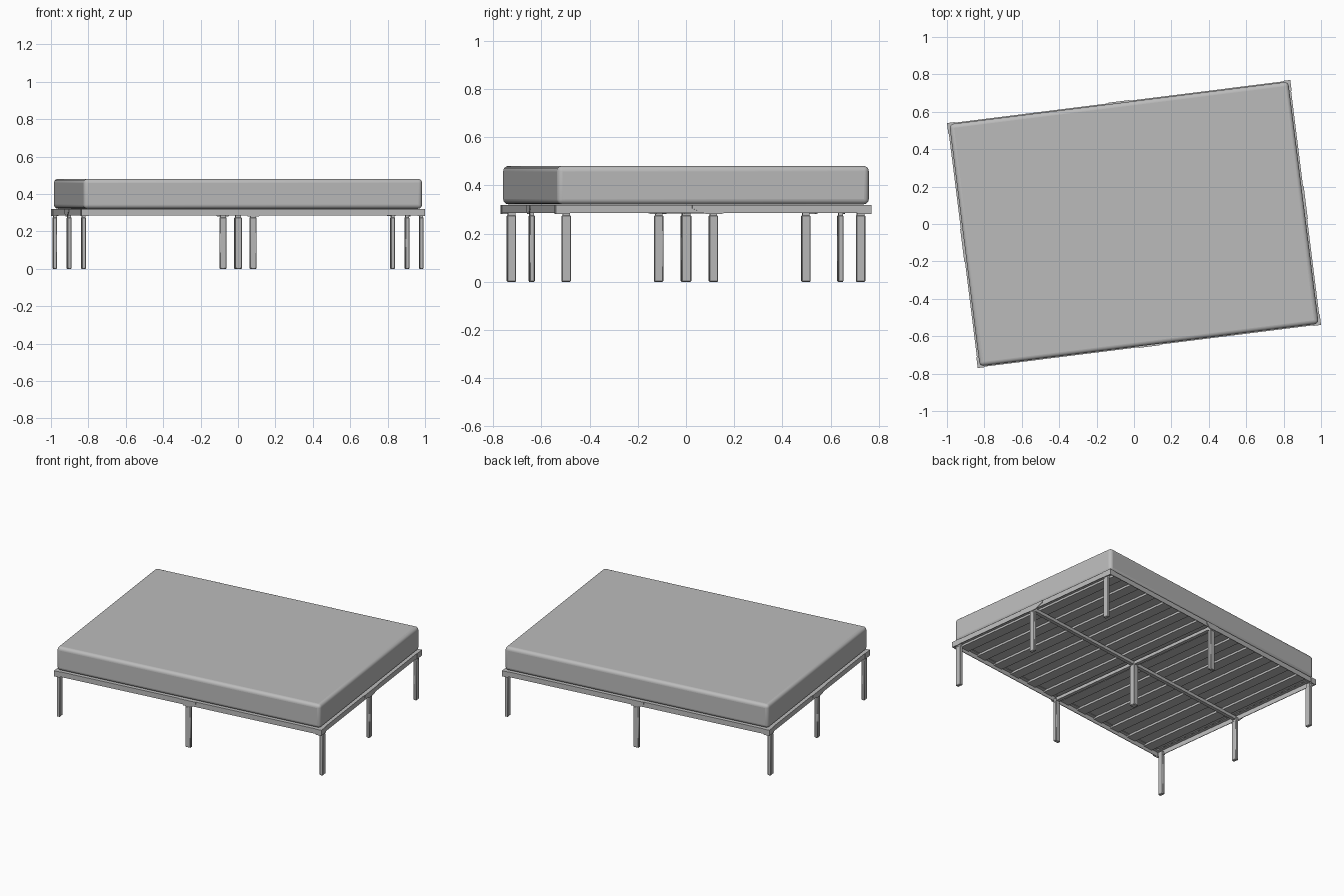
import bpy, bmesh, math
from mathutils import Matrix

if "Cube" in bpy.data.objects:
    bpy.data.objects.remove(bpy.data.objects["Cube"])

ROT = Matrix.Rotation(math.radians(7.16), 4, 'Z')   # whole bed is turned slightly

def make_mat(name, v):
    m = bpy.data.materials.new(name)
    m.diffuse_color = (v, v, v, 1)
    m.use_nodes = True
    m.node_tree.nodes["Principled BSDF"].inputs["Base Color"].default_value = m.diffuse_color
    return m

GREY = make_mat("light_grey", 0.5)

def finish(name, bm, bevel=0, segs=1):
    bmesh.ops.recalc_face_normals(bm, faces=bm.faces)
    bm.transform(ROT)
    me = bpy.data.meshes.new(name)
    bm.to_mesh(me)
    bm.free()
    ob = bpy.data.objects.new(name, me)
    bpy.context.collection.objects.link(ob)
    me.materials.append(GREY)
    if bevel:
        b = ob.modifiers.new("bevel", 'BEVEL')
        b.width, b.segments = bevel, segs
    bpy.ops.object.select_all(action='DESELECT')
    bpy.context.view_layer.objects.active = ob
    ob.select_set(True)
    bpy.ops.object.shade_smooth_by_angle(angle=math.radians(35))
    return ob

def box(name, c, s, bevel=0, segs=1):
    bm = bmesh.new()
    bmesh.ops.create_cube(bm, size=1, matrix=Matrix.Translation(c) @ Matrix.Diagonal((*s, 1)))
    return finish(name, bm, bevel, segs)

def prism(name, profile, depth, mat):
    """Extrude an (x, z) outline along y, then place it."""
    bm = bmesh.new()
    f = bm.faces.new([bm.verts.new((x, 0, z)) for x, z in profile])
    r = bmesh.ops.extrude_face_region(bm, geom=[f])
    bmesh.ops.translate(bm, verts=[v for v in r['geom'] if isinstance(v, bmesh.types.BMVert)],
                        vec=(0, depth, 0))
    bm.transform(mat)
    return finish(name, bm)

# Mattress with soft edges
box("mattress", (0, 0, 0.4005), (1.826, 1.304, 0.159), 0.022, 5)

# Outer L-section rails: upright flange plus inward ledge
def rail(name, length, dist, angle):
    t, h, w = 0.004, 0.034, 0.026
    m = Matrix.Rotation(angle, 4, 'Z')
    m = m @ Matrix.Translation((-length / 2, -dist, 0.285)) @ Matrix.Rotation(math.pi / 2, 4, 'Z')
    # outline: x points inward, extrusion runs along the rail
    prof = [(0, 0), (0, h), (w, h), (w, h - t), (t, h - t), (t, 0)]
    prism(name, prof, -length, m)

rail("front_rail", 1.844, 0.657, 0)
rail("back_rail", 1.844, 0.657, math.pi)
rail("right_rail", 1.314, 0.922, math.pi / 2)
rail("left_rail", 1.314, 0.922, -math.pi / 2)

# Centre beam and cross beam
box("centre_beam", (0, 0, 0.295), (1.82, 0.024, 0.022))
box("cross_beam", (0, 0, 0.296), (0.024, 1.29, 0.022))

# Slats across the width
N = 12
for i in range(N):
    x = (i - (N - 1) / 2) * 0.15
    box("slat", (x, 0, 0.312), (0.07, 1.30, 0.014))

# Legs with caps that meet the frame
def leg(name, x, y, sx, sy):
    box(name, (x, y, 0.1375), (sx, sy, 0.275), 0.003)
    box(name + "_cap", (x, y, 0.285), (sx * 0.8, sy * 0.8, 0.03))

for sx in (-1, 1):
    for sy in (-1, 1):
        leg("corner_leg", sx * 0.91, sy * 0.615, 0.022, 0.0375)
        # Corner brackets
        box("corner_bracket_end", (sx * 0.9225, sy * 0.63, 0.3), (0.005, 0.06, 0.038))
        box("corner_bracket_side", (sx * 0.905, sy * 0.6575, 0.3), (0.04, 0.005, 0.038))
    leg("end_leg", sx * 0.91, 0, 0.022, 0.0375)
    leg("side_leg", 0, sx * 0.645, 0.0375, 0.022)
leg("centre_leg", 0, 0, 0.037, 0.04)

# Tapered joint plates over the middle legs
def plate(name, half, dist, angle):
    prof = [(-half, 0.319), (half, 0.319), (half, 0.304), (0.03, 0.28), (-0.03, 0.28), (-half, 0.304)]
    prism(name, prof, 0.004, Matrix.Rotation(angle, 4, 'Z') @ Matrix.Translation((0, -dist, 0)))

plate("front_plate", 0.055, 0.6605, 0)
plate("back_plate", 0.055, 0.6605, math.pi)
plate("right_plate", 0.09, 0.9255, math.pi / 2)
plate("left_plate", 0.09, 0.9255, -math.pi / 2)
